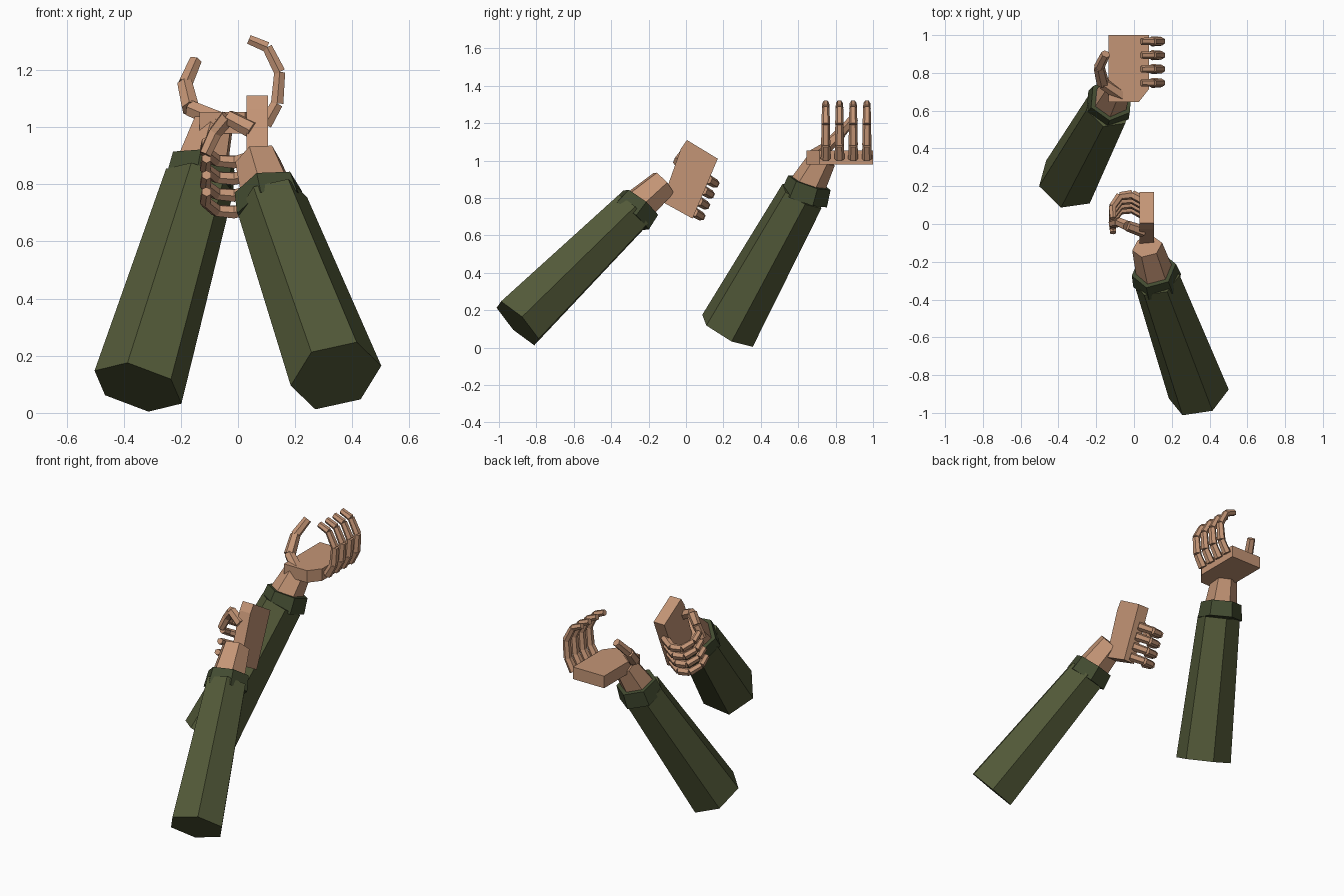
import bpy, bmesh, math
from mathutils import Vector as V

if "Cube" in bpy.data.objects:
    bpy.data.objects.remove(bpy.data.objects["Cube"])


def material(name, rgb):
    m = bpy.data.materials.new(name)
    m.diffuse_color = (*rgb, 1)
    m.use_nodes = True
    m.node_tree.nodes["Principled BSDF"].inputs["Base Color"].default_value = m.diffuse_color
    return m


SKIN = material("skin", (0.55, 0.30, 0.18))
SLEEVE = material("sleeve_cloth", (0.085, 0.10, 0.04))
CUFF = material("cuff_cloth", (0.055, 0.07, 0.03))


def finish(bm, name, mat):
    bmesh.ops.recalc_face_normals(bm, faces=bm.faces)
    me = bpy.data.meshes.new(name)
    bm.to_mesh(me)
    bm.free()
    me.materials.append(mat)
    ob = bpy.data.objects.new(name, me)
    bpy.context.collection.objects.link(ob)
    return ob


def frustum(bm, a, b, ra, rb, ref, sides=6, twist=0.0):
    """Tapered prism from a to b; its first corner points along ref."""
    a, b, ref = V(a), V(b), V(ref)
    d = (b - a).normalized()
    e1 = (ref - d * ref.dot(d)).normalized()
    e2 = d.cross(e1)
    rings = []
    for c, r in ((a, ra), (b, rb)):
        ring = []
        for i in range(sides):
            t = twist + 2 * math.pi * i / sides
            ring.append(bm.verts.new(c + r * (math.cos(t) * e1 + math.sin(t) * e2)))
        rings.append(ring)
    lo, hi = rings
    for i in range(sides):
        j = (i + 1) % sides
        bm.faces.new((lo[i], lo[j], hi[j], hi[i]))
    bm.faces.new(lo[::-1])
    bm.faces.new(hi)


def part(name, mat, *args, **kw):
    bm = bmesh.new()
    frustum(bm, *args, **kw)
    return finish(bm, name, mat)


def digit(name, pts, radii, ref):
    """Finger or thumb made of separate jointed prisms."""
    bm = bmesh.new()
    for i in range(len(pts) - 1):
        frustum(bm, pts[i], pts[i + 1], radii[i], radii[i] * 0.88, ref)
    return finish(bm, name, SKIN)


def slab(name, profile, offset):
    """Flat profile extruded along offset."""
    bm = bmesh.new()
    f = bm.faces.new([bm.verts.new(p) for p in profile])
    ext = bmesh.ops.extrude_face_region(bm, geom=[f])
    bmesh.ops.translate(bm, vec=offset, verts=[v for v in ext["geom"] if isinstance(v, bmesh.types.BMVert)])
    return finish(bm, name, SKIN)


def fingers(prefix, first, last, u, n, path, ref):
    """Four fingers spread from first to last knuckle; path is (out, curl)."""
    first, last, u, n = V(first), V(last), V(u), V(n)
    for i in range(4):
        k = first.lerp(last, i / 3)
        digit(f"{prefix}_finger_{i + 1}", [k + u * p + n * q for p, q in path],
              [0.027, 0.025, 0.023, 0.021], ref)


# Forward arm: sleeve, cuff, wrist
ref_a = (0.315, 0.048, 0.07)
part("front_sleeve", SLEEVE, (0.343, -0.90, 0.13), (0.12, -0.29, 0.728), 0.164, 0.126, ref_a)
part("front_cuff", CUFF, (0.123, -0.30, 0.703), (0.105, -0.243, 0.775), 0.131, 0.121, ref_a, twist=0.2)
part("front_wrist", SKIN, (0.11, -0.26, 0.755), (0.07, -0.12, 0.88), 0.10, 0.082, ref_a, twist=0.2)

# Forward hand: upright palm, curled fingers, thumb
slab("front_palm", [(0.03, y, z) for y, z in
     ((-0.128, 0.78), (-0.027, 1.064), (0.005, 1.11), (0.17, 1.01), (0.15, 0.963), (0.035, 0.69))],
     (0.075, 0, 0))
fingers("front", (0.065, 0.125, 0.895), (0.065, 0.05, 0.72), (0, 0.87, -0.49), (-1, 0, 0),
        [(-0.01, 0.0), (0.035, 0.075), (0.025, 0.14), (-0.04, 0.18), (-0.11, 0.175)], (0, 0.4, 0.9))
digit("front_thumb", [(0.05, -0.04, 0.99), (-0.035, -0.01, 1.035), (-0.08, 0.01, 0.98), (-0.115, 0.0, 0.905)],
      [0.032, 0.029, 0.026], (0, 1, 0.2))

# Rear arm: sleeve, cuff, wrist
ref_b = (-0.30, -0.042, 0.116)
part("rear_sleeve", SLEEVE, (-0.35, 0.222, 0.09), (-0.135, 0.62, 0.81), 0.164, 0.126, ref_b)
part("rear_cuff", CUFF, (-0.135, 0.63, 0.793), (-0.12, 0.66, 0.882), 0.131, 0.12, ref_b, twist=0.2)
part("rear_wrist", SKIN, (-0.125, 0.648, 0.86), (-0.085, 0.73, 1.01), 0.098, 0.075, ref_b, twist=0.2)

# Rear hand: level palm, fingers cupped upward, thumb
slab("rear_palm", [(x, y, 0.978) for x, y in
     ((-0.135, 1.0), (-0.135, 0.645), (0.025, 0.645), (0.08, 0.715), (0.08, 1.0))], (0, 0, 0.075))
fingers("rear", (0.08, 0.747, 1.015), (0.08, 0.967, 1.015), (1, 0, 0), (0, 0, 1),
        [(0.015, -0.005), (0.057, 0.068), (0.066, 0.178), (0.022, 0.265), (-0.042, 0.292)], (0, 1, 0))
digit("rear_thumb", [(-0.06, 0.675, 1.02), (-0.165, 0.745, 1.065), (-0.185, 0.83, 1.15), (-0.15, 0.90, 1.23)],
      [0.036, 0.034, 0.028], (0, 1, 0))
